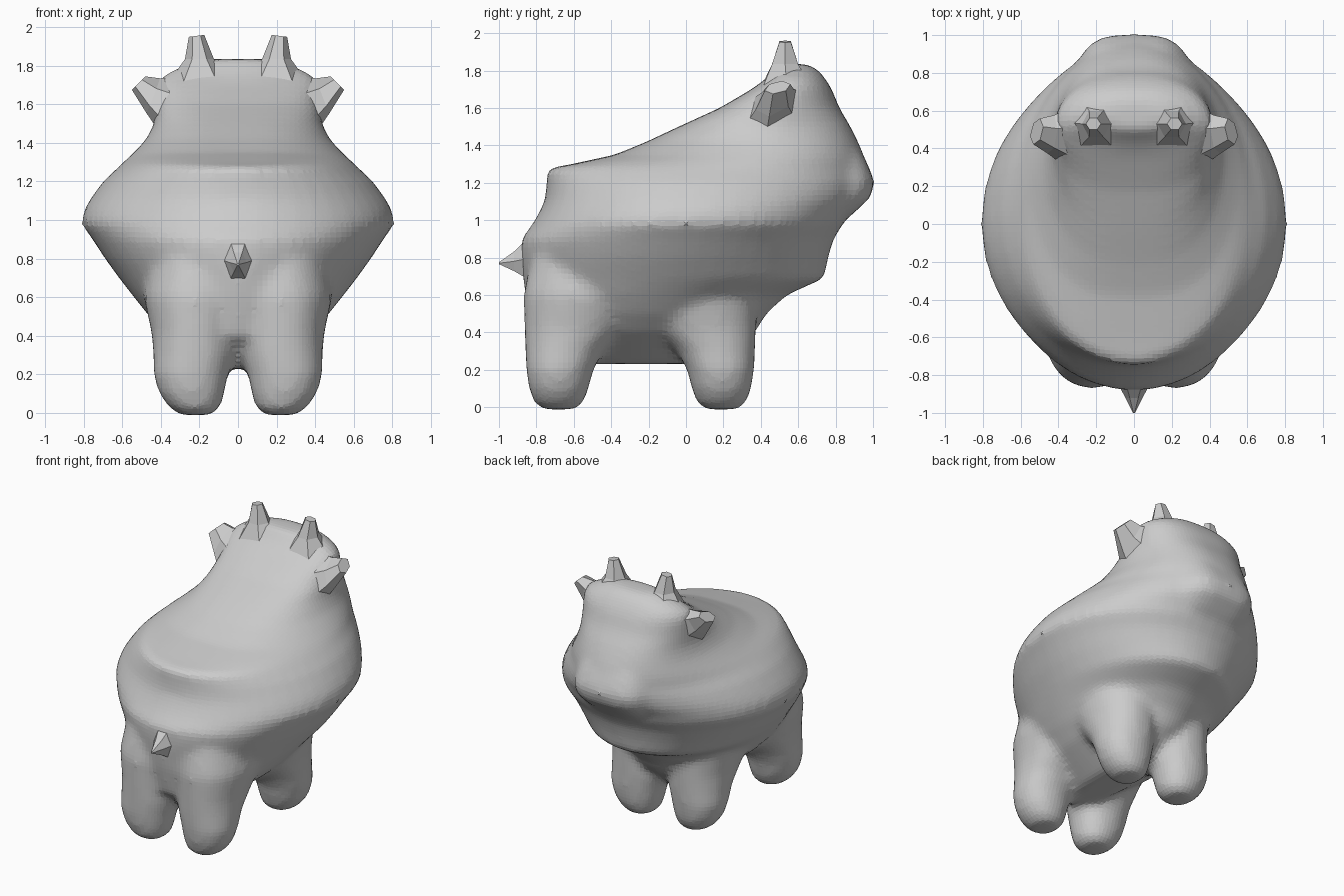
import bpy, bmesh
from math import sin, cos, pi
from mathutils import Vector


def loft(bm, slices, n=48):
    """Stack closed rings: (z, x centre, half width, back y, widest y, front y, front power, back power)."""
    rings = []
    for z, cx, w, y0, yc, y1, ef, eb in slices:
        ring = []
        for i in range(n):
            a = 2 * pi * i / n
            c, s = cos(a), sin(a)
            x = w * abs(c) ** (ef if s > 0 else eb) * (1 if c > 0 else -1)
            ring.append(bm.verts.new((cx + x, yc + s * ((y1 - yc) if s > 0 else (yc - y0)), z)))
        rings.append(ring)
    for a, b in zip(rings, rings[1:]):
        for i in range(n):
            j = (i + 1) % n
            bm.faces.new((a[i], a[j], b[j], b[i]))
    bm.faces.new(rings[0][::-1])
    bm.faces.new(rings[-1])


def finish(name, bm):
    bmesh.ops.recalc_face_normals(bm, faces=bm.faces)
    me = bpy.data.meshes.new(name)
    bm.to_mesh(me)
    bm.free()
    ob = bpy.data.objects.new(name, me)
    bpy.context.collection.objects.link(ob)
    return ob


# Body and head: z, half width, back y, widest y, front y
body = [
    (0.23, 0.12, -0.62, -0.22, 0.18), (0.40, 0.36, -0.82, -0.22, 0.37),
    (0.50, 0.46, -0.84, -0.18, 0.43), (0.60, 0.54, -0.86, -0.14, 0.54),
    (0.69, 0.61, -0.87, -0.08, 0.74), (0.80, 0.69, -0.88, -0.05, 0.76),
    (0.90, 0.755, -0.88, -0.02, 0.79), (0.98, 0.812, -0.82, 0.00, 0.84),
    (1.05, 0.80, -0.78, 0.02, 0.88), (1.11, 0.765, -0.755, 0.03, 0.94),
    (1.20, 0.70, -0.745, 0.06, 0.985), (1.275, 0.62, -0.745, 0.10, 0.97),
    (1.30, 0.595, -0.61, 0.17, 0.965), (1.35, 0.54, -0.38, 0.26, 0.95),
    (1.42, 0.475, -0.21, 0.36, 0.92), (1.50, 0.435, -0.04, 0.43, 0.88),
    (1.60, 0.425, 0.18, 0.49, 0.82), (1.70, 0.42, 0.35, 0.52, 0.78),
    (1.75, 0.39, 0.42, 0.54, 0.75), (1.80, 0.29, 0.47, 0.56, 0.71),
    (1.835, 0.18, 0.50, 0.57, 0.65),
]


def front_power(z):
    # narrow cheeks beside the muzzle, blunt forehead above
    return 1 if z < 1 else max(0.8, 1.2 - abs(z - 1.2) * (1 if z < 1.2 else 1.5))


def back_power(z):
    # fuller back behind the rump edge
    return 0.72 if 1.28 < z < 1.72 else 1


# Muzzle: z, half width, front y
muzzle = [(0.95, 0.16, 0.78), (1.04, 0.30, 0.90), (1.12, 0.335, 0.985),
          (1.20, 0.335, 1.01), (1.28, 0.32, 0.98), (1.36, 0.30, 0.94)]
# Leg flaring into the body: z, x centre, half width, half depth, inward y shift
leg = [
    (-0.012, 0.22, 0.08, 0.09, 0), (0.03, 0.225, 0.135, 0.135, 0),
    (0.10, 0.24, 0.17, 0.16, 0), (0.20, 0.245, 0.195, 0.18, 0.005),
    (0.30, 0.23, 0.21, 0.21, 0.03), (0.42, 0.225, 0.225, 0.27, 0.085),
    (0.60, 0.22, 0.27, 0.34, 0.15), (0.80, 0.18, 0.28, 0.32, 0.17),
]
bm = bmesh.new()
loft(bm, [(z, 0, w, y0, yc, y1, front_power(z), back_power(z)) for z, w, y0, yc, y1 in body])
loft(bm, [(z, 0, w, 0.5, 0.65, y1, 0.58, 1) for z, w, y1 in muzzle])
for side in (-1, 1):
    for cy, lean in ((-0.68, 1), (0.19, -1)):
        loft(bm, [(z, side * x, w, cy + lean * s - d, cy + lean * s, cy + lean * s + d, 0.9, 0.9)
                  for z, x, w, d, s in leg], 24)
ob = finish("body_with_legs", bm)
rm = ob.modifiers.new("fuse", 'REMESH')
rm.mode = 'VOXEL'
rm.voxel_size = 0.028
sm = ob.modifiers.new("soften", 'SMOOTH')
sm.factor = 0.5
sm.iterations = 8


def spike(name, rings):
    """Faceted spike from matching point rings, capped at both ends."""
    bm = bmesh.new()
    vs = [[bm.verts.new(p) for p in r] for r in rings]
    n = len(vs[0])
    for a, b in zip(vs, vs[1:]):
        for i in range(n):
            j = (i + 1) % n
            bm.faces.new((a[i], a[j], b[j], b[i]))
    bm.faces.new(vs[0][::-1])
    bm.faces.new(vs[-1])
    return finish(name, bm)


def ring(centre, u, v, n=6):
    c, u, v = Vector(centre), Vector(u), Vector(v)
    return [c + u * cos(2 * pi * i / n) + v * sin(2 * pi * i / n) for i in range(n)]


for side, tag in ((-1, "left"), (1, "right")):
    # Horns on top of the head
    spike("horn_" + tag, [
        ring((side * 0.20, 0.54, 1.72), (side * 0.17, 0, -0.02), (0, 0.15, 0)),
        ring((side * 0.20, 0.53, 1.835), (side * 0.075, 0, 0), (0, 0.08, 0)),
        ring((side * 0.215, 0.53, 1.955), (side * 0.04, 0, -0.005), (0, 0.035, 0))])
    # Ears at the sides of the head
    spike("ear_" + tag, [
        ring((side * 0.36, 0.47, 1.60), (side * 0.05, -0.04, -0.14), (0, 0.15, 0.02)),
        ring((side * 0.44, 0.475, 1.645), (side * 0.035, -0.03, -0.09), (0, 0.10, 0.01)),
        ring((side * 0.515, 0.49, 1.71), (side * 0.035, -0.025, -0.035), (0, 0.065, 0))])

# Tail
spike("tail", [
    ring((0, -0.82, 0.80), (0.10, 0, 0), (0, 0, 0.15)),
    ring((0, -0.92, 0.78), (0.045, 0, 0), (0, 0, 0.06)),
    ring((0, -1.0, 0.77), (0.006, 0, 0), (0, 0, 0.006))])
